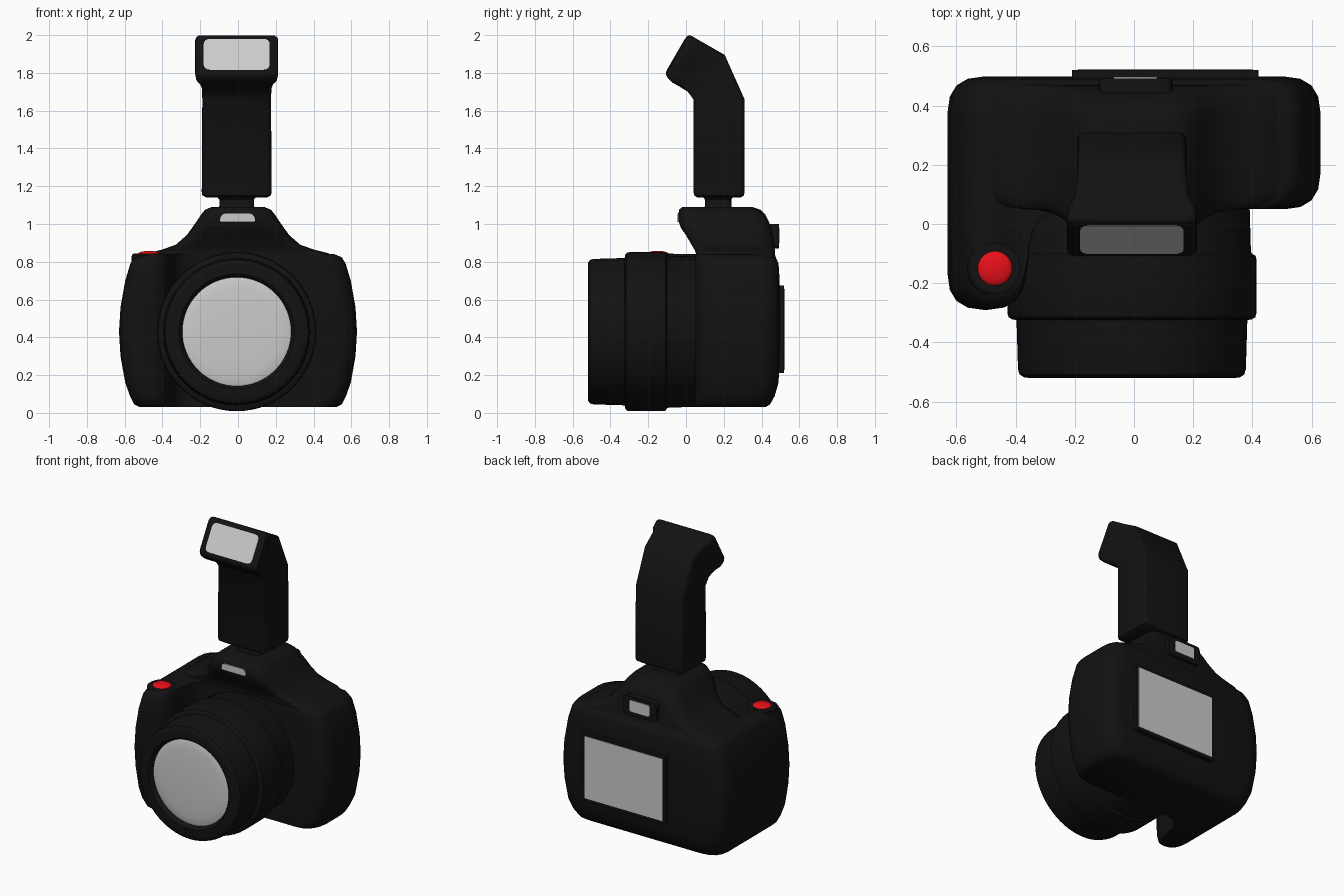
import bpy, bmesh, math
from mathutils import Vector

if "Cube" in bpy.data.objects:
    bpy.data.objects.remove(bpy.data.objects["Cube"])


def material(name, color):
    m = bpy.data.materials.new(name)
    m.diffuse_color = (*color, 1)
    m.use_nodes = True
    m.node_tree.nodes["Principled BSDF"].inputs["Base Color"].default_value = m.diffuse_color
    return m


BLACK = material("black_plastic", (0.006, 0.006, 0.006))
RED = material("red_plastic", (0.8, 0.005, 0.01))
CX, CZ = -0.007, 0.43          # lens axis


def rounded(pts, r, n=5):
    """Round the corners of a 2D polygon with small curves."""
    out = []
    for i, p in enumerate(pts):
        p, a, b = Vector(p), Vector(pts[i - 1]), Vector(pts[(i + 1) % len(pts)])
        s = p + (a - p).normalized() * min(r, (a - p).length * 0.48)
        e = p + (b - p).normalized() * min(r, (b - p).length * 0.48)
        for k in range(n):
            t = k / (n - 1)
            out.append(s * (1 - t) ** 2 + p * 2 * t * (1 - t) + e * t * t)
    return out


def rect(x0, x1, y0, y1, r):
    return rounded([(x0, y0), (x1, y0), (x1, y1), (x0, y1)], r)


def loft(name, rings, mat=None, angle=35):
    """Skin a list of equal-length 3D rings and cap both ends."""
    bm = bmesh.new()
    vs = [[bm.verts.new(p) for p in ring] for ring in rings]
    n = len(vs[0])
    for a, b in zip(vs, vs[1:]):
        for i in range(n):
            j = (i + 1) % n
            bm.faces.new((a[i], a[j], b[j], b[i]))
    bm.faces.new(vs[0])
    bm.faces.new(vs[-1])
    bmesh.ops.recalc_face_normals(bm, faces=bm.faces)
    me = bpy.data.meshes.new(name)
    bm.to_mesh(me)
    bm.free()
    ob = bpy.data.objects.new(name, me)
    bpy.context.collection.objects.link(ob)
    if mat:
        me.materials.append(mat)
    bpy.ops.object.select_all(action='DESELECT')
    ob.select_set(True)
    bpy.context.view_layer.objects.active = ob
    bpy.ops.object.shade_smooth_by_angle(angle=math.radians(angle))
    return ob


def lathe_y(name, profile, mat=None, n=64):
    """Turned part around the lens axis, profile of (y, radius)."""
    loft(name, [[(CX + r * math.cos(2 * math.pi * i / n), y, CZ + r * math.sin(2 * math.pi * i / n))
                 for i in range(n)] for y, r in profile], mat)


def lathe_z(name, x, y, profile, mat=None, n=32):
    loft(name, [[(x + r * math.cos(2 * math.pi * i / n), y + r * math.sin(2 * math.pi * i / n), z)
                 for i in range(n)] for z, r in profile], mat)


def slab(name, outline, y0, y1, mat=None):
    """Upright plate: (x, z) outline between two depths."""
    loft(name, [[(p.x, y, p.y) for p in outline] for y in (y0, y1)], mat)


# body with hand grip: (z, half width, back y, grip front y)
body = []
for z, w, yb, yf in [(0.03, 0.52, 0.42, -0.24), (0.045, 0.55, 0.445, -0.265), (0.09, 0.572, 0.47, -0.28),
                     (0.16, 0.597, 0.49, -0.287), (0.3, 0.622, 0.496, -0.29), (0.43, 0.63, 0.498, -0.29),
                     (0.56, 0.622, 0.498, -0.29), (0.7, 0.597, 0.496, -0.287), (0.79, 0.57, 0.49, -0.28),
                     (0.825, 0.548, 0.475, -0.265), (0.84, 0.51, 0.44, -0.24)]:
    outline = rounded([(w, 0.05), (w, yb), (-w, yb), (-w, yf), (-0.375, yf), (-0.34, 0.05)], 0.12)
    body.append([(p.x, p.y, z) for p in outline])
loft("camera_body", body, BLACK, 50)

# viewfinder hump: (z, half width, front y, back y)
hump = []
for z, w, yf, yb in [(0.8, 0.53, 0.06, 0.48), (0.845, 0.48, 0.052, 0.47), (0.865, 0.40, 0.045, 0.47),
                     (0.89, 0.33, 0.03, 0.468), (0.94, 0.272, 0.0, 0.46), (0.98, 0.243, -0.027, 0.45),
                     (1.01, 0.222, -0.038, 0.44), (1.05, 0.195, -0.04, 0.42), (1.075, 0.175, -0.037, 0.395),
                     (1.09, 0.14, -0.02, 0.35)]:
    hump.append([(p.x, p.y, z) for p in rect(-w, w, yf, yb, 0.1)])
loft("prism_hump", hump, BLACK, 50)
slab("hump_front_window", rounded([(-0.1, 1.01), (0.095, 1.01), (0.08, 1.055), (-0.085, 1.055)], 0.02), -0.046, -0.02)

# lens barrel with focus ring and recessed glass
lathe_y("lens_barrel", [(0.1, 0.38), (0.05, 0.398), (-0.09, 0.402), (-0.1, 0.405), (-0.108, 0.418), (-0.12, 0.421),
                        (-0.3, 0.421), (-0.315, 0.417), (-0.322, 0.405), (-0.325, 0.39), (-0.49, 0.385),
                        (-0.508, 0.38), (-0.518, 0.365), (-0.52, 0.35), (-0.52, 0.305), (-0.512, 0.295),
                        (-0.49, 0.288)], BLACK)
lathe_y("lens_glass", [(-0.485, 0.288)] +
        [(-0.491 - 0.015 * math.cos(math.radians(a)), 0.288 * math.sin(math.radians(a)))
         for a in (90, 72, 54, 36, 18, 3)])

# shutter button on its collar
lathe_z("button_collar", -0.47, -0.15, [(0.8, 0.095), (0.836, 0.092), (0.843, 0.082), (0.843, 0.06)], BLACK)
lathe_z("shutter_button", -0.47, -0.15, [(0.82, 0.06)] +
        [(0.84 + 0.018 * math.sin(math.radians(a)), 0.06 * math.cos(math.radians(a)))
         for a in (0, 20, 40, 60, 75, 87)], RED)

# eyepiece on the back
slab("eyepiece", rect(-0.12, 0.13, 0.87, 1.0, 0.03), 0.42, 0.492, BLACK)
slab("eyepiece_window", rect(-0.07, 0.08, 0.90, 0.978, 0.012), 0.48, 0.496)

# rear screen: dark frame with grey display
slab("screen_frame", rect(-0.21, 0.42, 0.21, 0.675, 0.01), 0.49, 0.52, BLACK)
slab("screen_display", rect(-0.19, 0.40, 0.23, 0.655, 0.004), 0.51, 0.523)

# flash foot
loft("flash_foot", [[(p.x, p.y, z) for p in rect(CX - w, CX + w, 0.17 - d, 0.17 + d, 0.03)]
                    for z, w, d in [(1.07, 0.105, 0.08), (1.095, 0.092, 0.07), (1.13, 0.092, 0.07),
                                    (1.15, 0.11, 0.085)]], BLACK)


def section(y0, z0, y1, z1, w, r=0.03):
    """Rounded rectangle of half width w spanning a front and a back point."""
    a, b = Vector((0, y0, z0)), Vector((0, y1, z1))
    d = (b - a).normalized()
    return [Vector((CX + p.x, 0, 0)) + a + d * p.y for p in rect(-w, w, 0, (b - a).length, r)]


# flash body bending into a flared head
loft("flash_unit", [section(*s) for s in [
    (0.06, 1.14, 0.29, 1.14, 0.16), (0.043, 1.152, 0.307, 1.152, 0.182), (0.04, 1.17, 0.31, 1.17, 0.185),
    (0.04, 1.66, 0.31, 1.66, 0.182), (0.01, 1.7, 0.205, 1.895, 0.184), (-0.035, 1.728, 0.1, 1.955, 0.195),
    (-0.07, 1.747, 0.07, 1.972, 0.215), (-0.095, 1.77, 0.03, 1.996, 0.22), (-0.105, 1.788, 0.015, 1.999, 0.217),
    (-0.107, 1.803, 0.003, 1.993, 0.205)]], BLACK, 40)
loft("flash_window", [section(-0.098 + o * 0.87, 1.814 - o * 0.5, -0.003 + o * 0.87, 1.978 - o * 0.5, 0.175, 0.035)
                      for o in (0.02, -0.004)])
